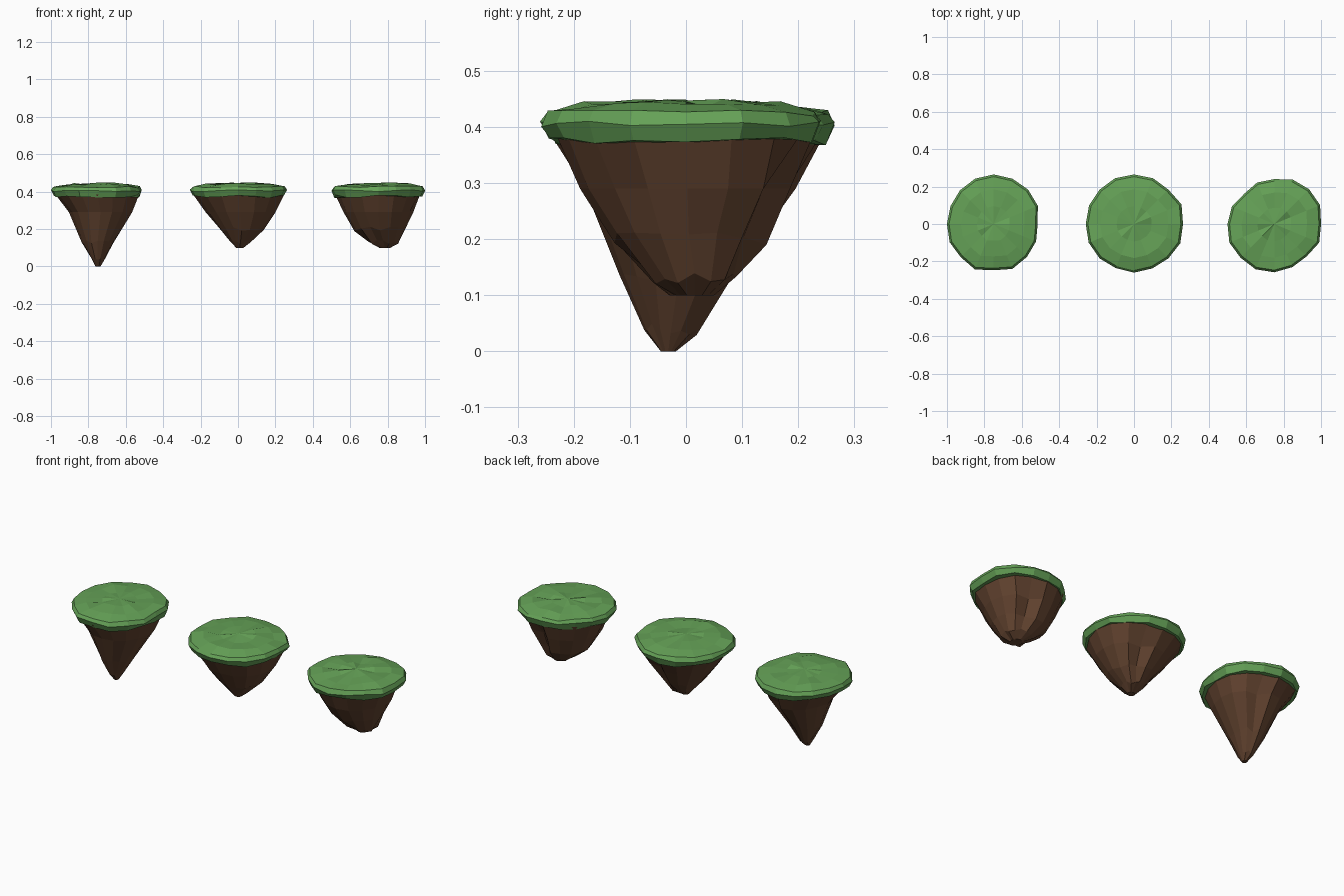
import bpy, bmesh, random
from math import cos, sin, tau

if "Cube" in bpy.data.objects:
    bpy.data.objects.remove(bpy.data.objects["Cube"])

random.seed(4)
N = 16


def material(name, color):
    m = bpy.data.materials.new(name)
    m.diffuse_color = color
    m.use_nodes = True
    m.node_tree.nodes["Principled BSDF"].inputs["Base Color"].default_value = m.diffuse_color
    return m


GRASS = material("grass", (0.13, 0.36, 0.095, 1))
EARTH = material("earth", (0.12, 0.055, 0.028, 1))


def loft(name, rings, mat, peak=None):
    """Skin a stack of N-sided rings; close with flat ends or a centre peak."""
    bm = bmesh.new()
    loops = [[bm.verts.new(p) for p in ring] for ring in rings]
    for a, b in zip(loops, loops[1:]):
        for i in range(N):
            j = (i + 1) % N
            bm.faces.new((a[i], a[j], b[j], b[i]))
    bm.faces.new(loops[0][::-1])
    if peak:
        c = bm.verts.new(peak)
        for i in range(N):
            bm.faces.new((loops[-1][i], loops[-1][(i + 1) % N], c))
    else:
        bm.faces.new(loops[-1])
    bmesh.ops.recalc_face_normals(bm, faces=bm.faces)
    me = bpy.data.meshes.new(name)
    bm.to_mesh(me)
    bm.free()
    me.materials.append(mat)
    bpy.context.collection.objects.link(bpy.data.objects.new(name, me))


def jitter(a):
    return random.uniform(-a, a)


def island(name, cx, outline, rock):
    # grass cap: undercut lip, widest rim, bevel, gently uneven top
    caps = []
    for f, z, dz in ((0.94, 0.375, 0.008), (1.0, 0.405, 0.006), (0.955, 0.425, 0.006),
                     (0.70, 0.438, 0.008), (0.36, 0.442, 0.008)):
        caps.append([(cx + r * f * cos(tau * i / N), r * f * sin(tau * i / N), z + jitter(dz))
                     for i, r in enumerate(outline)])
    loft(name + "_grass", caps, GRASS, (cx, 0, 0.447))

    # rock: rings given as z, xmin, xmax, ymin, ymax, tapering to the tip
    rings = []
    for k, (z, x0, x1, y0, y1) in enumerate(rock):
        ring = []
        for i in range(N):
            # notch in the back right flank, with a ledge below it
            f = 0.78 if i == 3 and k in (2, 3) else 1 + jitter(0.03)
            ring.append(((x0 + x1) / 2 + (x1 - x0) / 2 * f * cos(tau * i / N),
                         (y0 + y1) / 2 + (y1 - y0) / 2 * f * sin(tau * i / N),
                         z + (jitter(0.012) if 0 < k < 3 else 0)))
        rings.append(ring)
    loft(name + "_rock", rings, EARTH)


island("left_island", -0.75,
       [.235, .255, .26, .262, .265, .262, .255, .25, .25, .255, .25, .263, .247, .26, .25, .245],
       [(0, -.762, -.735, -.045, -.018), (.04, -.785, -.715, -.075, .02),
        (.13, -.835, -.665, -.118, .09), (.29, -.90, -.57, -.185, .19),
        (.385, -.972, -.532, -.235, .24)])
island("middle_island", 0,
       [.262, .275, .26, .265, .265, .265, .26, .26, .258, .262, .26, .255, .26, .257, .26, .268],
       [(.10, -.01, .03, -.03, .01), (.13, -.045, .07, -.06, .06),
        (.20, -.095, .135, -.12, .115), (.29, -.175, .20, -.18, .18),
        (.385, -.24, .245, -.24, .24)])
island("right_island", 0.75,
       [.25, .265, .263, .257, .24, .24, .228, .245, .25, .26, .255, .262, .258, .25, .245, .26],
       [(.10, .755, .815, -.02, .05), (.13, .69, .86, -.06, .09),
        (.20, .62, .90, -.13, .14), (.29, .565, .935, -.185, .19),
        (.385, .525, .977, -.235, .225)])
